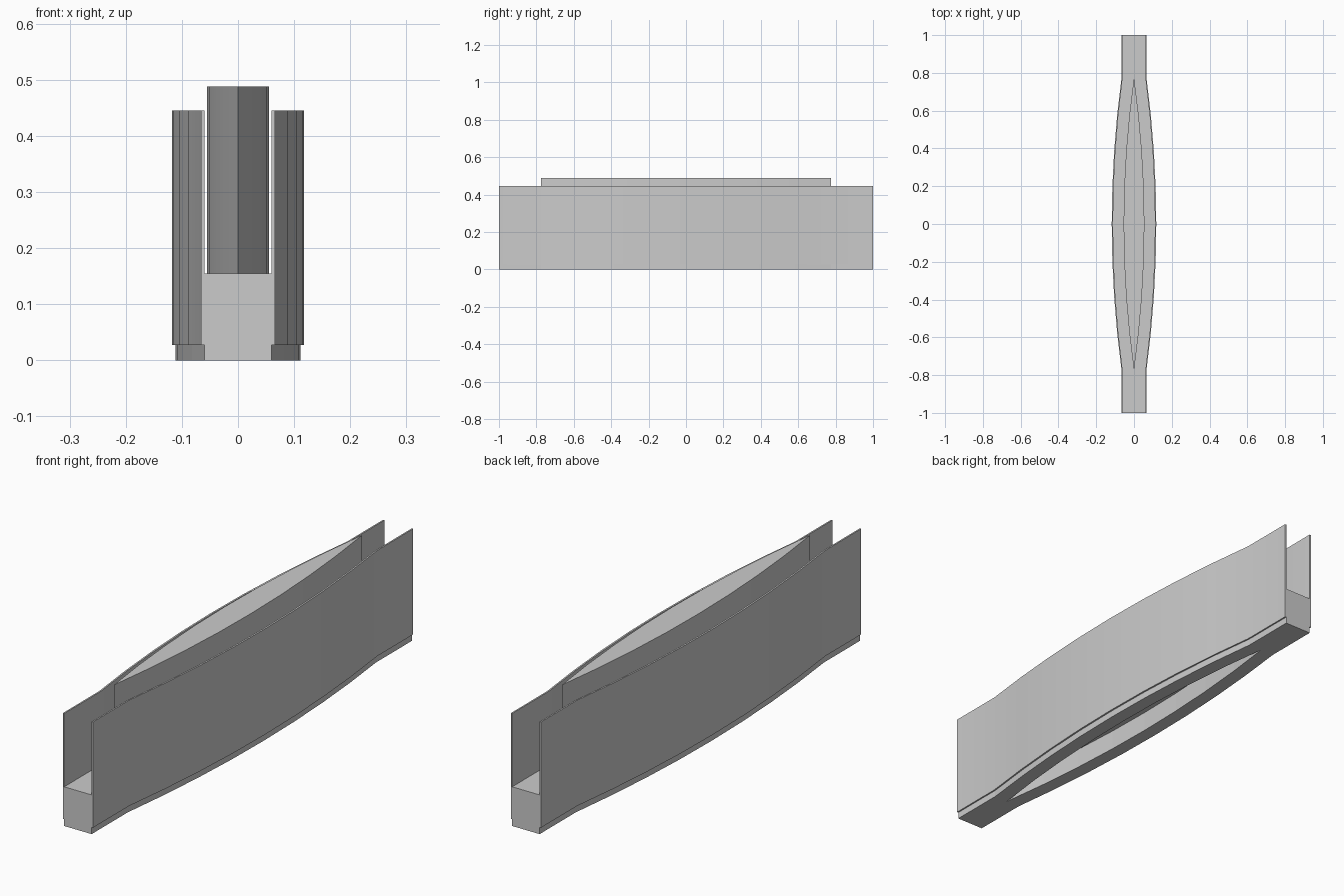
import bpy, bmesh, math

if "Cube" in bpy.data.objects:
    bpy.data.objects.remove(bpy.data.objects["Cube"])

BULGE = 0.775   # half length of the curved middle section
SEGS = 8        # segments along each arc


def arc(edge, mid):
    """Half-width points along y for a bulging side."""
    pts = []
    for i in range(SEGS + 1):
        y = -BULGE + 2 * BULGE * i / SEGS
        pts.append((edge + (mid - edge) * (1 - (y / BULGE) ** 2), y))
    return pts


def side(edge, mid):
    """Full-length side line: straight ends with an arc between."""
    return [(edge, -1)] + arc(edge, mid) + [(edge, 1)]


def prism(name, outline, z0, z1, smooth=False):
    """Extrude a plan outline between two heights."""
    bm = bmesh.new()
    face = bm.faces.new([bm.verts.new((x, y, z0)) for x, y in outline])
    ext = bmesh.ops.extrude_face_region(bm, geom=[face])
    top = [v for v in ext["geom"] if isinstance(v, bmesh.types.BMVert)]
    bmesh.ops.translate(bm, verts=top, vec=(0, 0, z1 - z0))
    bmesh.ops.recalc_face_normals(bm, faces=bm.faces)
    me = bpy.data.meshes.new(name)
    bm.to_mesh(me)
    bm.free()
    ob = bpy.data.objects.new(name, me)
    bpy.context.collection.objects.link(ob)
    if smooth:
        bpy.ops.object.select_all(action='DESELECT')
        ob.select_set(True)
        bpy.context.view_layer.objects.active = ob
        bpy.ops.object.shade_smooth_by_angle(angle=math.radians(30))
    return ob


def mirrored(pts):
    return [(-x, y) for x, y in reversed(pts)]


# Base block with bulging sides
inner = side(0.06, 0.111)
base = prism("base", inner + mirrored(inner), 0, 0.155)

# Pointed lens outline shared by the island and the recess below
lens_side = arc(0.0, 0.055)
lens = lens_side + mirrored(lens_side)[1:-1]

# Recess in the underside
cutter = prism("recess_cutter", lens, -0.1, 0.08)
cutter.hide_render = True
cutter.hide_viewport = True
cut = base.modifiers.new("recess", 'BOOLEAN')
cut.operation = 'DIFFERENCE'
cut.solver = 'EXACT'
cut.object = cutter

# Raised central island
prism("island", lens, 0.155, 0.488, smooth=True)

# Thin side walls, overhanging the base slightly
outer = side(0.066, 0.118)
wall = outer + list(reversed(inner))
prism("right_wall", wall, 0.027, 0.445, smooth=True)
prism("left_wall", mirrored(wall), 0.027, 0.445, smooth=True)
